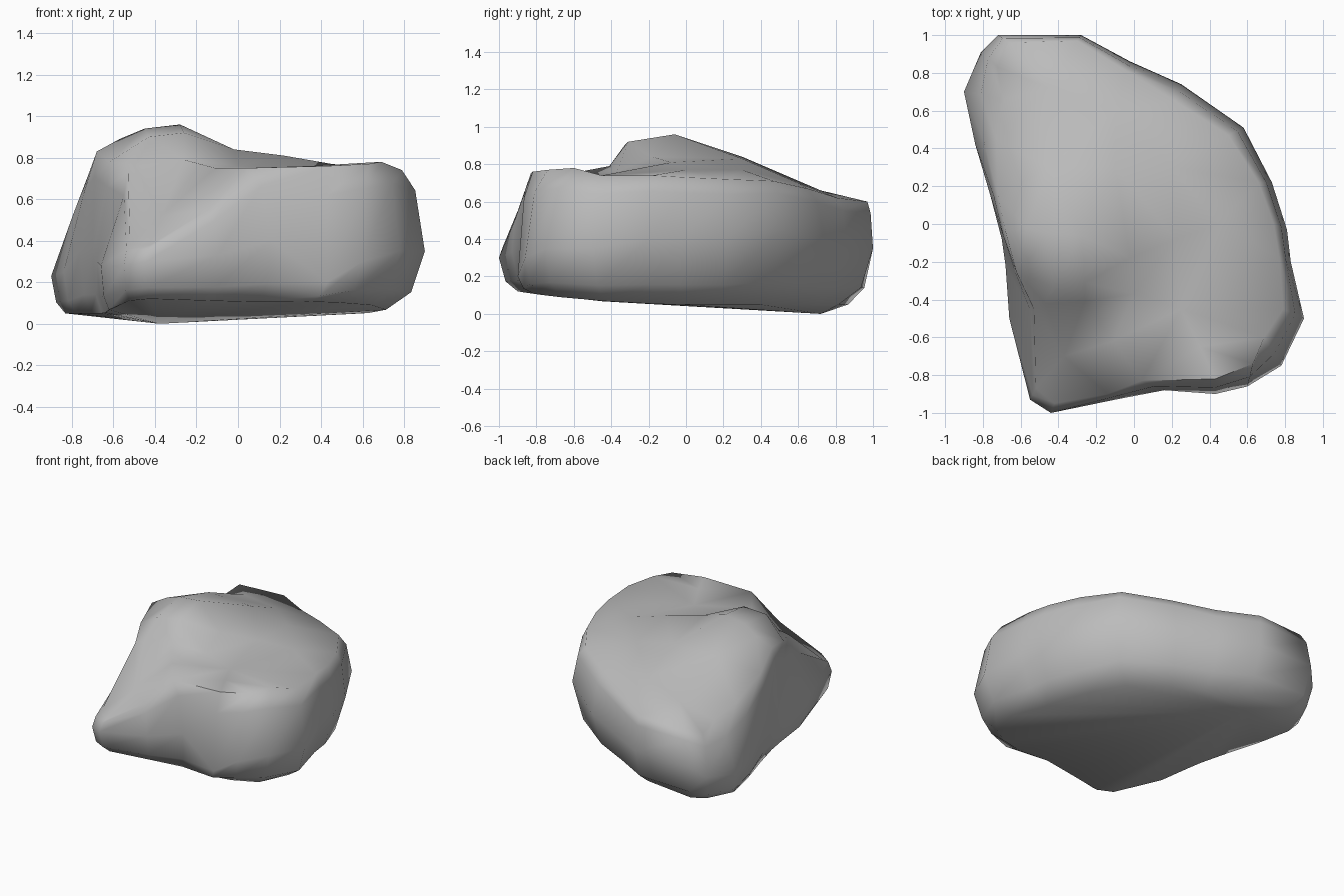
import bpy
import bmesh
from mathutils import Vector
from mathutils.geometry import delaunay_2d_cdt

cube = bpy.data.objects.get("Cube")
if cube:
    bpy.data.objects.remove(cube, do_unlink=True)

# Widest outline of the boulder, counter-clockwise from the low front lobe
girth = [
    (-.44, -1, .3), (-.1, -.93, .33), (.16, -.88, .4), (.43, -.9, .2),
    (.6, -.86, .3), (.78, -.75, .35), (.9, -.5, .35), (.83, -.2, .4),
    (.81, -.03, .4), (.73, .22, .4), (.58, .51, .45), (.25, .74, .38),
    (-.02, .86, .35), (-.28, 1, .35), (-.72, 1, .35), (-.81, .91, .26),
    (-.9, .7, .23), (-.84, .42, .25), (-.76, .15, .35), (-.7, -.08, .35),
    (-.68, -.22, .3), (-.66, -.5, .28), (-.55, -.93, .28),
]

# Upper rim, one point above each point of the outline
rim = [
    (-.42, -.95, .38), (-.14, -.9, .55), (.04, -.83, .75), (.43, -.82, .76),
    (.63, -.74, .77), (.69, -.6, .78), (.79, -.45, .74), (.77, -.18, .74),
    (.74, 0, .73), (.66, .22, .72), (.5, .47, .71), (.22, .65, .67),
    (-.04, .81, .62), (-.3, .97, .6), (-.66, .96, .59), (-.72, .83, .53),
    (-.69, .66, .56), (-.73, .45, .62), (-.72, .15, .72), (-.68, -.04, .83),
    (-.62, -.26, .78), (-.53, -.45, .73), (-.52, -.87, .38),
]

# Spot heights of the crest, plateau, back slope and front hollow
spots = [
    (-.28, -.06, .96), (-.45, -.05, .94), (-.57, -.02, .89), (-.43, -.33, .9),
    (-.26, -.31, .92), (-.26, -.41, .79), (-.47, -.42, .76), (-.37, -.7, .52),
    (-.11, -.62, .75), (0, -.37, .76), (-.02, -.18, .84), (.22, -.08, .81),
    (.25, -.45, .74), (.45, 0, .77), (.35, -.65, .76), (.2, .3, .77),
    (-.1, .3, .83), (-.45, .3, .84), (-.1, .6, .7), (-.45, .72, .66),
]

# Lowest point of the underside
keel = Vector((-.38, .72, 0))


def base_point(point):
    """Underside edge, undercut at the back left and rising at the front."""
    x, y, z = point
    shrink = 1 - .13 * max(x + y, 0)
    height = .05 + .07 * max(-y, 0) ** 2
    return Vector(((x * .88 - .04) * shrink, y * .9 * shrink, height))


def wall_point(low, high, across, up):
    """Point on a wall, part way across and part way up."""
    low, high = Vector(low), Vector(high)
    point = low.lerp(high, across)
    point.z = low.lerp(high, up).z
    return point


def shoulder_point(low, high):
    """Bulging upper wall, pinched in beside the front hollow."""
    pinched = low[0] < -.6 and -.6 < low[1] < -.2
    return wall_point(low, high, .85 if pinched else .42, .75)


def bridge(bm, lower, upper):
    """Wall of quads between two rings."""
    count = len(lower)
    for i in range(count):
        j = (i + 1) % count
        bm.faces.new((lower[i], lower[j], upper[j], upper[i]))


# Walls, from the underside up to the rim
bm = bmesh.new()
outlines = [
    [base_point(p) for p in girth],
    [wall_point(base_point(p), p, .65, .3) for p in girth],
    girth,
    [shoulder_point(p, q) for p, q in zip(girth, rim)],
    rim,
]
rings = [[bm.verts.new(p) for p in outline] for outline in outlines]
for lower, upper in zip(rings, rings[1:]):
    bridge(bm, lower, upper)

# Underside, a shallow fan around its lowest point
keel_vert = bm.verts.new(keel)
base = rings[0]
for i, vert in enumerate(base):
    bm.faces.new((base[i - 1], keel_vert, vert))

# Uneven top surface, triangulated inside the rim
top_verts = rings[-1] + [bm.verts.new(p) for p in spots]
flat = [Vector(p[:2]) for p in rim + spots]
edges = [(i, (i + 1) % len(rim)) for i in range(len(rim))]
result = delaunay_2d_cdt(flat, edges, [], 1, 1e-5)
triangles, sources = result[2], result[3]
for triangle in triangles:
    bm.faces.new([top_verts[sources[i][0]] for i in triangle])

bmesh.ops.recalc_face_normals(bm, faces=bm.faces)
mesh = bpy.data.meshes.new("boulder")
bm.to_mesh(mesh)
bm.free()

# Stone colour
stone = bpy.data.materials.new("stone grey")
stone.use_nodes = True
colour = (.5, .5, .5, 1)
stone.diffuse_color = colour
stone.node_tree.nodes["Principled BSDF"].inputs["Base Color"].default_value = colour
mesh.materials.append(stone)

# Smooth boulder with only the hardest edges kept
boulder = bpy.data.objects.new("boulder", mesh)
bpy.context.collection.objects.link(boulder)
bpy.ops.object.select_all(action="DESELECT")
boulder.select_set(True)
bpy.context.view_layer.objects.active = boulder
bpy.ops.object.shade_smooth_by_angle(angle=1.1)
